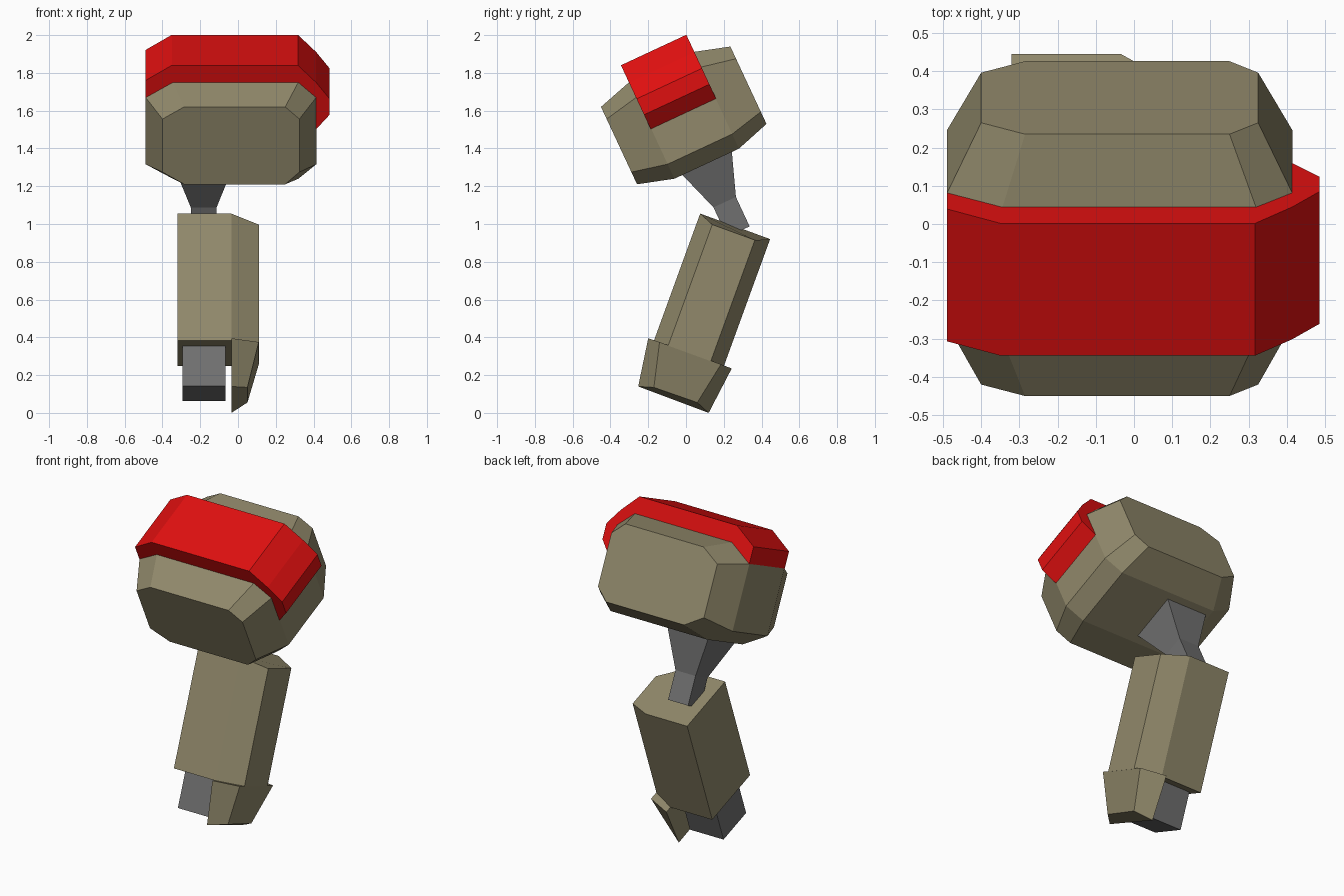
import bpy, bmesh, math
from mathutils import Matrix, Vector

if "Cube" in bpy.data.objects:
    bpy.data.objects.remove(bpy.data.objects["Cube"])


def material(name, color):
    m = bpy.data.materials.new(name)
    m.diffuse_color = (*color, 1)
    m.use_nodes = True
    m.node_tree.nodes["Principled BSDF"].inputs["Base Color"].default_value = m.diffuse_color
    return m


KHAKI = material("khaki armour", (0.283, 0.25, 0.147))
RED = material("red trim", (0.74, 0.005, 0.005))
GREY = material("grey metal", (0.162, 0.162, 0.162))


def frame(y, z, degrees):
    """Tilted local frame: x across, y backwards, z along the limb."""
    return Matrix.Translation((0, y, z)) @ Matrix.Rotation(math.radians(degrees), 4, 'X')


SHOULDER = frame(0, 1.575, 25)
FOREARM = frame(0.075, 1.055, -20)


def loft(name, rings, mat, matrix=Matrix()):
    """Flat-faced solid skinned through rings with equal point counts."""
    bm = bmesh.new()
    loops = [[bm.verts.new(matrix @ Vector(p)) for p in ring] for ring in rings]
    n = len(loops[0])
    for a, b in zip(loops, loops[1:]):
        for i in range(n):
            j = (i + 1) % n
            bm.faces.new((a[i], a[j], b[j], b[i]))
    bm.faces.new(loops[0])
    bm.faces.new(loops[-1])
    bmesh.ops.recalc_face_normals(bm, faces=bm.faces)
    me = bpy.data.meshes.new(name)
    bm.to_mesh(me)
    bm.free()
    me.materials.append(mat)
    ob = bpy.data.objects.new(name, me)
    bpy.context.collection.objects.link(ob)
    return ob


def octagon(y, xs, zs):
    """Cut-corner rectangle; xs and zs are outer, inner, inner, outer limits."""
    x0, x1, x2, x3 = xs
    z0, z1, z2, z3 = zs
    return [(x1, y, z0), (x2, y, z0), (x3, y, z1), (x3, y, z2),
            (x2, y, z3), (x1, y, z3), (x0, y, z2), (x0, y, z1)]


def rect(x0, x1, y0, y1, z):
    return [(x0, y0, z), (x1, y0, z), (x1, y1, z), (x0, y1, z)]


# Shoulder shell: bevelled box with tapered front and back
end = ((-0.40, -0.285, 0.25, 0.325), (-0.221, -0.15, 0.16, 0.231))
mid = ((-0.49, -0.345, 0.32, 0.415), (-0.278, -0.193, 0.198, 0.287))
loft("shoulder_shell", [octagon(y, *s) for y, s in
                        ((-0.389, end), (-0.197, mid), (0.18, mid), (0.367, end))],
     KHAKI, SHOULDER)

# Red band over the top and outer side; inner edge sunk into the shell
band = [(-0.49, 0.297), (-0.35, 0.386), (0.317, 0.386), (0.414, 0.285),
        (0.485, 0.19), (0.485, 0.097), (0.412, 0.01),
        (0.405, 0.19), (0.31, 0.28), (-0.34, 0.28), (-0.49, 0.196)]
loft("shoulder_band", [[(x, y, z) for x, z in band] for y in (-0.2, 0.182)],
     RED, SHOULDER)

# Upper arm: flared top into the shell, straight end into the forearm
loft("upper_arm", [rect(-0.325, -0.04, -0.155, 0.143, -0.265),
                   rect(-0.25, -0.113, -0.074, 0.057, -0.503),
                   rect(-0.25, -0.113, -0.074, 0.057, -0.675)], GREY, SHOULDER)

# Forearm: outer side chamfered, top dropping towards the outer side
section = [(-0.32, 0), (-0.035, 0), (0.11, 0.08), (0.11, 0.32),
           (-0.035, 0.394), (-0.32, 0.394)]
loft("forearm", [[(x, y, -0.033 if x > 0 else 0) for x, y in section],
                 [(x, y, -0.715) for x, y in section]], KHAKI, FOREARM)

# Wrist block
loft("wrist_block", [rect(-0.295, -0.065, 0.085, 0.32, z) for z in (-0.70, -0.939)],
     GREY, FOREARM)

# Wrist guard: tapering plate on the outer side
loft("wrist_guard", [
    [(-0.035, -0.20, 0.395), (0.11, -0.14, 0.375), (0.11, 0.185, 0.257), (-0.035, 0.242, 0.235)],
    [(-0.035, -0.253, 0.14), (0.05, -0.17, 0.135), (0.05, 0.06, 0.055), (-0.035, 0.12, 0.0)],
], KHAKI)
